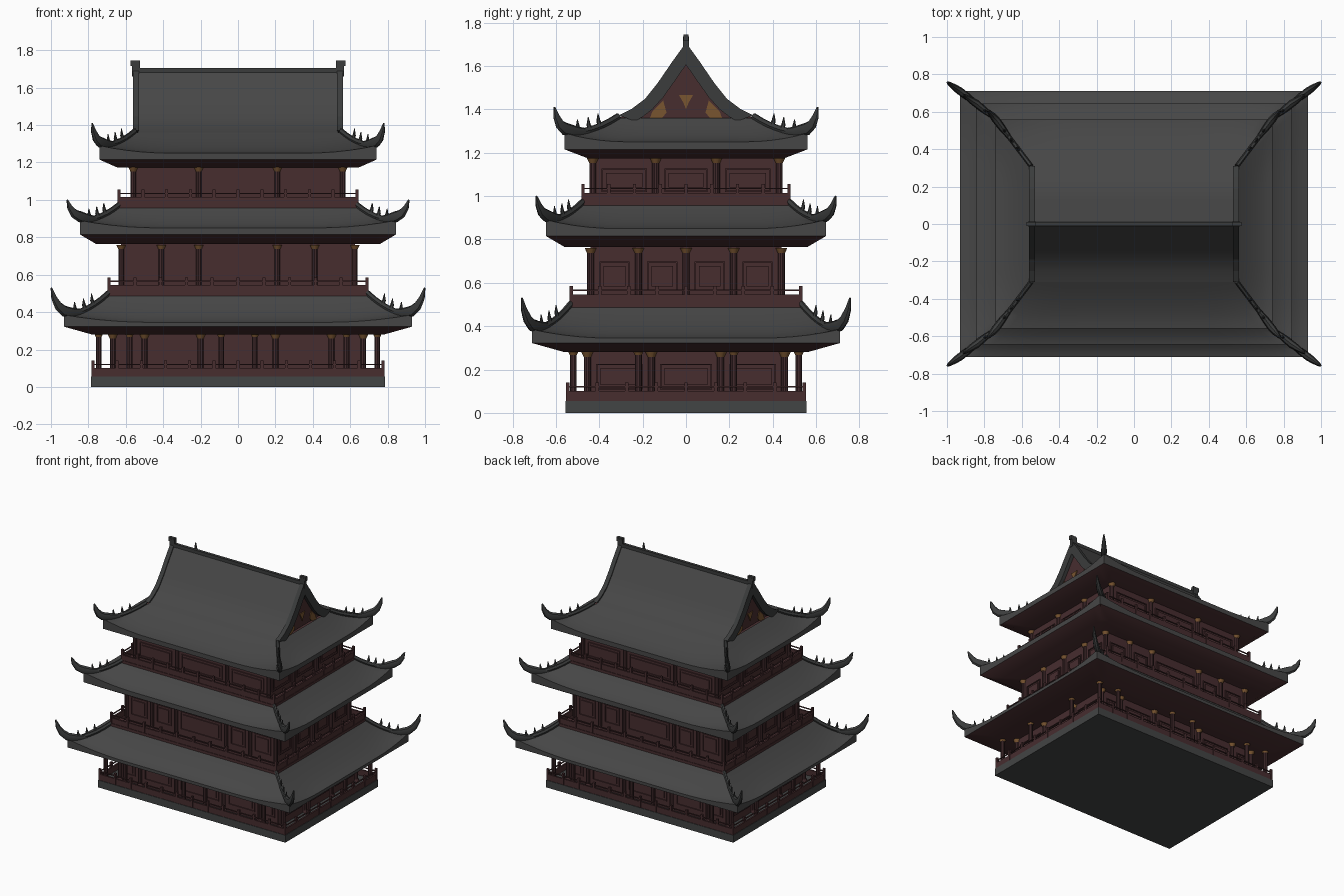
import bpy, bmesh, math
from mathutils import Vector, Matrix

if "Cube" in bpy.data.objects:
    bpy.data.objects.remove(bpy.data.objects["Cube"])


def material(name, rgb):
    m = bpy.data.materials.new(name)
    m.diffuse_color = (*rgb, 1)
    m.use_nodes = True
    m.node_tree.nodes["Principled BSDF"].inputs["Base Color"].default_value = m.diffuse_color
    return m


TILE = material("roof tile grey", (0.062, 0.062, 0.062))
TRIM = material("ridge dark grey", (0.043, 0.045, 0.045))
STONE = material("stone grey", (0.055, 0.058, 0.058))
WOOD = material("dark red wood", (0.063, 0.026, 0.028))
POST = material("column red", (0.055, 0.024, 0.026))
OCHRE = material("ochre", (0.19, 0.09, 0.03))
CORNERS = [(sx, sy) for sx in (-1, 1) for sy in (-1, 1)]


def finish(name, bm, *mats, smooth=False):
    bmesh.ops.recalc_face_normals(bm, faces=bm.faces)
    me = bpy.data.meshes.new(name)
    bm.to_mesh(me)
    bm.free()
    for m in mats:
        me.materials.append(m)
    ob = bpy.data.objects.new(name, me)
    bpy.context.collection.objects.link(ob)
    if smooth:
        bpy.ops.object.select_all(action='DESELECT')
        ob.select_set(True)
        bpy.context.view_layer.objects.active = ob
        bpy.ops.object.shade_smooth_by_angle(angle=math.radians(35))
    return ob


def box(bm, x0, x1, y0, y1, z0, z1):
    mat = Matrix.Translation(((x0 + x1) / 2, (y0 + y1) / 2, (z0 + z1) / 2))
    bmesh.ops.create_cube(bm, size=1, matrix=mat @ Matrix.Diagonal((x1 - x0, y1 - y0, z1 - z0, 1)))


def cyl(bm, x, y, z0, z1, r0, r1, n=10):
    bmesh.ops.create_cone(bm, cap_ends=True, segments=n, radius1=r0, radius2=r1, depth=z1 - z0,
                          matrix=Matrix.Translation((x, y, (z0 + z1) / 2)))


def bridge(bm, rings):
    faces = []
    for a, b in zip(rings, rings[1:]):
        for i in range(len(a)):
            j = (i + 1) % len(a)
            faces.append(bm.faces.new((a[i], a[j], b[j], b[i])))
    return faces


def tube(bm, pts, radii, n=6):
    """Tapered tube through pts."""
    rings = []
    for i, p in enumerate(pts):
        d = (pts[min(i + 1, len(pts) - 1)] - pts[max(i - 1, 0)]).normalized()
        flat = Vector((pts[-1].x - pts[0].x, pts[-1].y - pts[0].y, 0)).normalized()
        side = Vector((-flat.y, flat.x, 0))
        up = side.cross(d)
        rings.append([bm.verts.new(p + radii[i] * (side * math.cos(a) * 0.7 + up * math.sin(a)))
                      for a in (2 * math.pi * k / n for k in range(n))])
    bridge(bm, rings)
    bm.faces.new(rings[0])
    bm.faces.new(rings[-1])


def prism(bm, pts, x0, x1):
    """Polygon in the y-z plane extruded along x."""
    a = [bm.verts.new((x0, y, z)) for y, z in pts]
    b = [bm.verts.new((x1, y, z)) for y, z in pts]
    bridge(bm, [a, b])
    bm.faces.new(a)
    bm.faces.new(b)


def skirt_roof(label, top, eave, tip, soffit):
    """Concave hipped roof ring with lifted corners, hips, horns and soffit.
    top=(x,y,z) eave=(x,y,z,bottom z) tip=(x,y,z) soffit=(x,y,z)"""
    LIFT, N, T = 0.04, 20, 7

    def ring(hx, hy):
        seq = [(-1 + 2 * i / N, -1, 0) for i in range(N)] + [(1, -1 + 2 * i / N, 1) for i in range(N)] \
            + [(1 - 2 * i / N, 1, 0) for i in range(N)] + [(-1, 1 - 2 * i / N, 1) for i in range(N)]
        return [(u * hx, v * hy, abs(v if k else u)) for u, v, k in seq]

    def surf(t, corner):
        drop = 1 - (1 - t) ** 1.5
        return (top[0] + (eave[0] - top[0]) * t, top[1] + (eave[1] - top[1]) * t,
                top[2] + (eave[2] - top[2]) * drop + LIFT * t * t * max(0, (corner - 0.5) / 0.5) ** 2)

    bm = bmesh.new()
    rings = []
    for k in range(T + 1):
        t = k / T
        hx, hy, _ = surf(t, 0)
        rings.append([bm.verts.new((x, y, surf(t, c)[2])) for x, y, c in ring(hx, hy)])
    low = [bm.verts.new((x, y, eave[3])) for x, y, c in ring(eave[0], eave[1])]
    bridge(bm, rings + [low])
    inner = [bm.verts.new((x, y, soffit[2])) for x, y, c in ring(soffit[0], soffit[1])]
    under = bridge(bm, [low, inner]) + [bm.faces.new(inner)]
    for f in under:
        f.material_index = 1
    finish(label + "_roof", bm, TILE, WOOD, smooth=True)

    # hip ridges, corner horns and small hip spikes
    bm = bmesh.new()
    for sx, sy in CORNERS:
        hip = lambda t, dz=0: Vector((sx * surf(t, 1)[0], sy * surf(t, 1)[1], surf(t, 1)[2] + dz))
        tube(bm, [hip(k / 6, 0.008) for k in range(7)], [0.017] * 7)
        c, e = hip(1), Vector((sx * tip[0], sy * tip[1], tip[2]))
        rise = e.z - c.z
        bend = [hip(0.55, 0.0), hip(0.8, 0.012), hip(1, 0.02)]
        for f, g in ((0.45, 0.33), (0.8, 0.64), (1, 1)):
            p = c.lerp(e, f)
            p.z = c.z + rise * g
            bend.append(p)
        tube(bm, bend, [0.014, 0.026, 0.03, 0.025, 0.017, 0.005], 8)
        out = Vector((sx * (eave[0] - top[0]), sy * (eave[1] - top[1]), 0)).normalized()
        for t in (0.32, 0.5, 0.7):
            p = hip(t)
            tube(bm, [p, p + out * 0.018 + Vector((0, 0, 0.03)), p + out * 0.02 + Vector((0, 0, 0.065))],
                 [0.014, 0.011, 0.002])
    finish(label + "_hip_ridges", bm, TRIM, smooth=True)


def balustrade(label, hx, hy, z, nx, ny):
    bm = bmesh.new()
    for s in (-1, 1):
        for z0, z1, w in ((z, z + 0.045, 0.006), (z + 0.062, z + 0.068, 0.004)):
            box(bm, -hx, hx, s * hy - w, s * hy + w, z0, z1)
            box(bm, s * hx - w, s * hx + w, -hy, hy, z0, z1)
        for i in range(nx + 1):
            x = -hx + 2 * hx * i / nx
            box(bm, x - 0.008, x + 0.008, s * hy - 0.008, s * hy + 0.008, z, z + 0.085)
        for i in range(1, ny):
            y = -hy + 2 * hy * i / ny
            box(bm, s * hx - 0.008, s * hx + 0.008, y - 0.008, y + 0.008, z, z + 0.085)
    finish(label + "_balustrade", bm, WOOD)


def columns(label, spots, z0, z1):
    bm, cap = bmesh.new(), bmesh.new()
    for x, y in spots:
        cyl(bm, x, y, z0, z1, 0.016, 0.016)
        cyl(bm, x, y, z0, z0 + 0.015, 0.023, 0.018)
        cyl(cap, x, y, z1 - 0.022, z1, 0.017, 0.027)
    finish(label + "_columns", bm, POST, smooth=True)
    finish(label + "_capitals", cap, OCHRE, smooth=True)


def around(xs, ys, hx, hy):
    return [(x, s * hy) for x in xs for s in (-1, 1)] + [(s * hx, y) for y in ys[1:-1] for s in (-1, 1)]


def storey(label, hx, hy, z0, z1, xs, ys):
    """Walls with framed panels in every bay, and engaged columns."""
    bm = bmesh.new()
    box(bm, -hx, hx, -hy, hy, z0, z1 + 0.02)
    finish(label + "_walls", bm, WOOD)
    bm = bmesh.new()
    b, t, w = z0 + (z1 - z0) * 0.24, z0 + (z1 - z0) * 0.76, 0.006
    for stops, along_x in ((xs, True), (ys, False)):
        for a, c in zip(stops, stops[1:]):
            a, c = a + 0.04, c - 0.04
            if c - a < 0.04:
                continue
            bars = [(a, a + w, b, t), (c - w, c, b, t), (a, c, b, b + w), (a, c, t - w, t),
                    (a + 0.02, c - 0.02, b + 0.02, t - 0.02)]
            for s in (-1, 1):
                for p, q, lo, hi in bars:
                    if along_x:
                        box(bm, p, q, s * hy - 0.007, s * hy + 0.007, lo, hi)
                    else:
                        box(bm, s * hx - 0.007, s * hx + 0.007, p, q, lo, hi)
    finish(label + "_panels", bm, WOOD)
    columns(label, around(xs, ys, hx, hy), z0, z1)


# stone base
bm = bmesh.new()
box(bm, -0.785, 0.785, -0.555, 0.555, 0, 0.055)
finish("stone_base", bm, STONE)

# ground storey with open gallery
balustrade("lower", 0.775, 0.545, 0.055, 12, 8)
columns("gallery", around([-0.745, -0.58, -0.09, 0.09, 0.58, 0.745], [-0.52, -0.22, 0.22, 0.52], 0.745, 0.52), 0.055, 0.29)
storey("lower", 0.67, 0.455, 0.055, 0.28, [-0.67, -0.5, -0.2, 0.2, 0.5, 0.67], [-0.455, -0.16, 0.16, 0.455])
skirt_roof("lower", (0.69, 0.53, 0.495), (0.93, 0.71, 0.345, 0.322), (0.998, 0.757, 0.53), (0.78, 0.56, 0.28))

# floors under the upper balustrades
bm = bmesh.new()
box(bm, -0.7, 0.7, -0.54, 0.54, 0.485, 0.505)
box(bm, -0.645, 0.645, -0.485, 0.485, 0.955, 0.975)
finish("gallery_floors", bm, WOOD)

# middle storey
balustrade("middle", 0.69, 0.53, 0.5, 10, 8)
storey("middle", 0.625, 0.44, 0.5, 0.76, [-0.625, -0.41, -0.21, 0.21, 0.41, 0.625], [-0.44, -0.22, 0, 0.22, 0.44])
skirt_roof("middle", (0.635, 0.475, 0.965), (0.845, 0.645, 0.85, 0.815), (0.913, 0.69, 1.0), (0.76, 0.56, 0.765))

# upper storey
balustrade("upper", 0.635, 0.475, 0.97, 10, 8)
storey("upper", 0.56, 0.43, 0.97, 1.175, [-0.56, -0.21, 0.21, 0.56], [-0.43, -0.14, 0.14, 0.43])
skirt_roof("upper", (0.55, 0.31, 1.36), (0.74, 0.56, 1.25, 1.215), (0.78, 0.607, 1.41), (0.645, 0.45, 1.173))

# gabled top: concave slopes over a red gable core
half = [(0.31, 1.36), (0.25, 1.39), (0.19, 1.435), (0.13, 1.51), (0.065, 1.605), (0, 1.695)]
full = half + [(-y, z) for y, z in half[-2::-1]]
bm = bmesh.new()
prism(bm, full, -0.535, 0.535)
for f in bm.faces:
    if abs(f.normal.x) > 0.9 or len(f.verts) > 4:
        f.material_index = 1
finish("gable_roof", bm, TILE, WOOD, smooth=True)

# barge boards on both gable ends
inner_half = [(0.235, 1.345), (0.2, 1.365), (0.155, 1.40), (0.105, 1.455), (0.052, 1.53), (0, 1.605)]
inner = inner_half + [(-y, z) for y, z in inner_half[-2::-1]]
bm = bmesh.new()
for s in (-1, 1):
    for i in range(len(full) - 1):
        (a, b), (c, d) = full[i:i + 2], inner[i:i + 2]
        prism(bm, [(a[0], a[1] + 0.012), (b[0], b[1] + 0.012), d, c], s * 0.53, s * 0.562)
finish("barge_boards", bm, TRIM)

# gable ornaments
bm = bmesh.new()
for s in (-1, 1):
    x0, x1 = s * 0.533, s * 0.541
    prism(bm, [(-0.032, 1.465), (0.032, 1.465), (0.012, 1.43), (0, 1.4), (-0.012, 1.43)], x0, x1)
    for m in (-1, 1):
        prism(bm, [(m * y, z) for y, z in ((0.17, 1.35), (0.11, 1.36), (0.09, 1.385), (0.105, 1.44), (0.155, 1.39))], x0, x1)
finish("gable_ornaments", bm, OCHRE)

# main ridge with end finials
bm = bmesh.new()
box(bm, -0.56, 0.56, -0.011, 0.011, 1.66, 1.705)
for s in (-1, 1):
    box(bm, s * 0.545 - 0.022, s * 0.545 + 0.022, -0.013, 0.013, 1.66, 1.735)
    box(bm, s * 0.55 - 0.025, s * 0.55 + 0.025, -0.011, 0.011, 1.715, 1.745)
finish("main_ridge", bm, TRIM)
